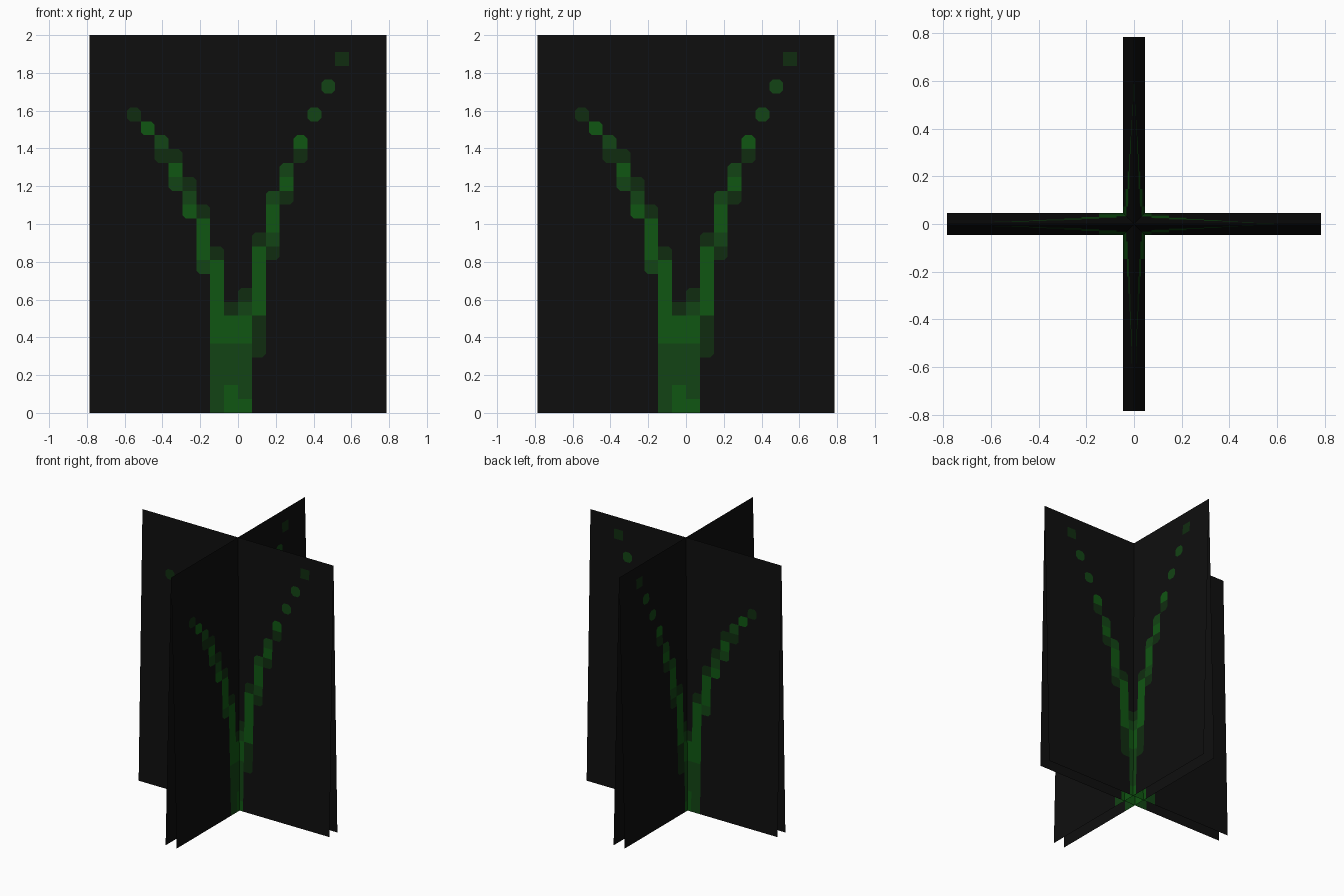
import bpy
import bmesh
from mathutils import Vector

if "Cube" in bpy.data.objects:
    bpy.data.objects.remove(bpy.data.objects["Cube"])

CELL = 0.0735     # size of one painted square
HALF = 0.785      # half width of a sheet
HEIGHT = 2.0
SPREAD = 0.045    # how far the foot of each leaning sheet stands out

# flat colours
COLOURS = [
    ("black", (0.0045, 0.0045, 0.0045)),
    ("dark green", (0.005, 0.025, 0.005)),
    ("mid green", (0.006, 0.056, 0.007)),
    ("bright green", (0.005, 0.092, 0.006)),
]
materials = []
for label, rgb in COLOURS:
    mat = bpy.data.materials.new(label)
    mat.diffuse_color = (*rgb, 1.0)
    mat.use_nodes = True
    mat.node_tree.nodes["Principled BSDF"].inputs["Base Color"].default_value = mat.diffuse_color
    materials.append(mat)

# stem squares: column -> (first row, shades going up)
STEM = {
    -8: (21, "d"), -7: (20, "b"), -6: (18, "dm"), -5: (16, "mbd"),
    -4: (14, "bmd"), -3: (10, "mbbbd"), -2: (0, "mmmmmbbbbbbd"),
    -1: (0, "bbmmmbbd"), 0: (0, "bmmmmbbmd"), 1: (4, "dddbbbbbd"),
    2: (11, "dmbbm"), 3: (15, "dbm"), 4: (18, "db"),
    5: (21, "m"), 6: (23, "m"),
}
SHADE = {"d": 1, "m": 2, "b": 3}
TIP = (7, 25)     # tiny speck at the end of the right branch


def shade_at(col, row):
    start, run = STEM.get(col, (0, ""))
    return SHADE[run[row - start]] if start <= row < start + len(run) else 0


def make_sheet(name, along_y, side):
    """One leaning sheet, wide along x or y, with the stem cut into it."""
    bm = bmesh.new()
    us = [-HALF] + [k * CELL for k in range(-10, 11)] + [HALF]
    zs = [k * CELL for k in range(28)] + [HEIGHT]
    verts = [[bm.verts.new((u, 0, z)) for u in us] for z in zs]
    tip_face = None
    for r in range(len(zs) - 1):
        for c in range(len(us) - 1):
            f = bm.faces.new((verts[r][c], verts[r][c + 1],
                              verts[r + 1][c + 1], verts[r + 1][c]))
            f.material_index = shade_at(c - 11, r)
            if (c - 11, r) == TIP:
                tip_face = f

    # speck
    bmesh.ops.inset_individual(bm, faces=[tip_face], thickness=0.028)
    tip_face.material_index = 1

    # clip the outer corners of the stem squares
    corners = [v for v in bm.verts if len(v.link_faces) == 4
               and sum(f.material_index > 0 for f in v.link_faces) == 1]
    bmesh.ops.bevel(bm, geom=corners, offset=0.018, segments=1,
                    affect='VERTICES', material=0)

    # lean the sheet, then turn it to its direction
    for v in bm.verts:
        u, z = v.co.x, v.co.z
        d = side * (0.0005 + SPREAD * (1 - z / HEIGHT))
        v.co = (d, u, z) if along_y else (u, d, z)
    bm.normal_update()
    out = Vector((side, 0, 0)) if along_y else Vector((0, side, 0))
    bmesh.ops.reverse_faces(bm, faces=[f for f in bm.faces
                                       if f.normal.dot(out) < 0])
    mesh = bpy.data.meshes.new(name)
    bm.to_mesh(mesh)
    bm.free()
    for mat in materials:
        mesh.materials.append(mat)
    bpy.context.collection.objects.link(bpy.data.objects.new(name, mesh))


# two crossed pairs of leaning sheets
make_sheet("front_sheet", False, -1)
make_sheet("back_sheet", False, 1)
make_sheet("left_sheet", True, -1)
make_sheet("right_sheet", True, 1)
